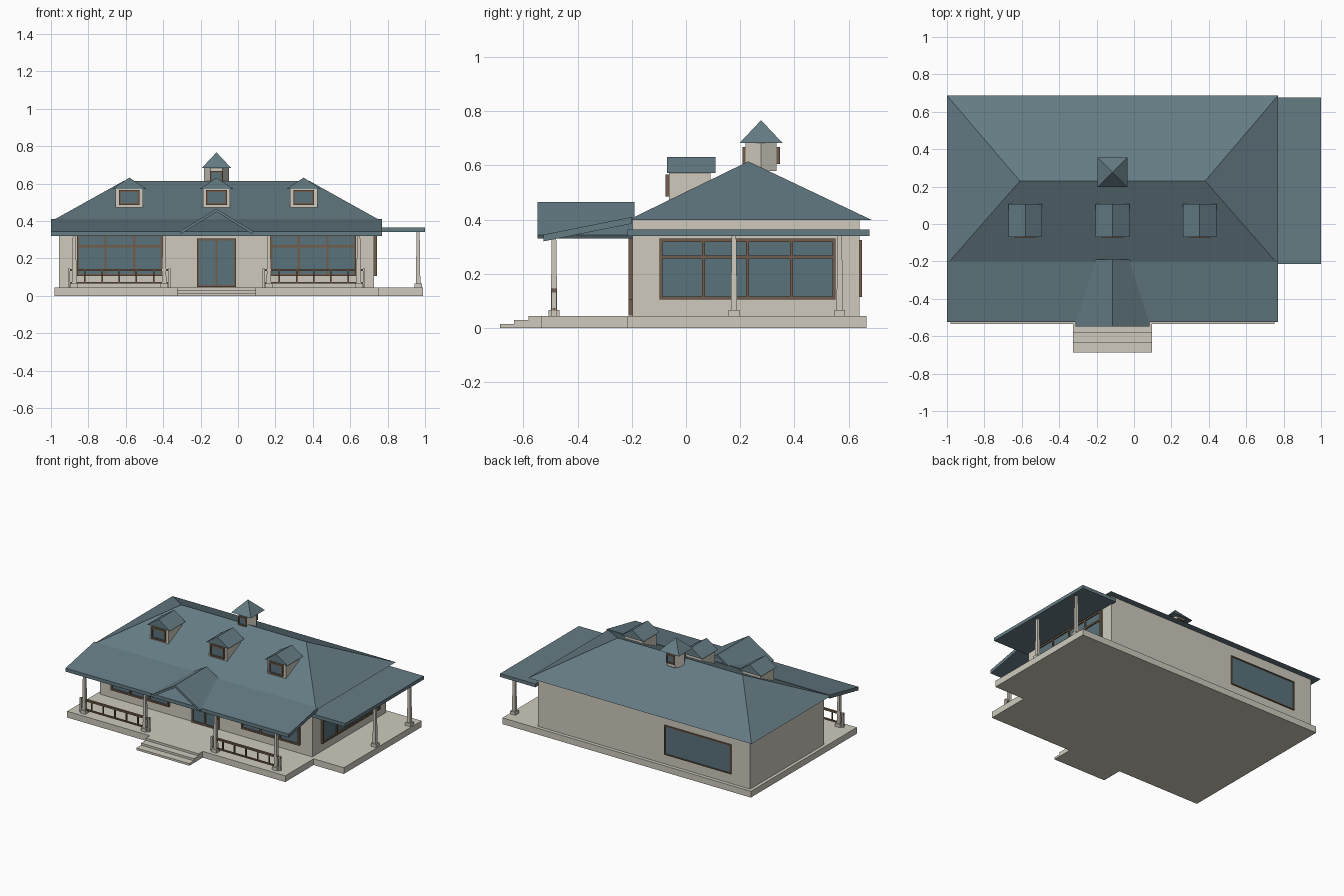
import bpy, bmesh
from math import pi, cos, sin
from mathutils import Matrix

if "Cube" in bpy.data.objects:
    bpy.data.objects.remove(bpy.data.objects["Cube"])

CX = -0.115  # centre line of the house


def material(name, rgb):
    m = bpy.data.materials.new(name)
    m.diffuse_color = (*rgb, 1)
    m.use_nodes = True
    m.node_tree.nodes["Principled BSDF"].inputs["Base Color"].default_value = m.diffuse_color
    return m


STONE = material("stone", (0.62, 0.59, 0.51))
ROOF = material("roof_blue", (0.13, 0.20, 0.23))
GLASS = material("glass", (0.10, 0.17, 0.20))
WOOD = material("wood", (0.17, 0.11, 0.07))


def finish(name, bm, mat, loc=(0, 0, 0), rot=0):
    bmesh.ops.recalc_face_normals(bm, faces=bm.faces)
    me = bpy.data.meshes.new(name)
    bm.to_mesh(me)
    bm.free()
    me.materials.append(mat)
    ob = bpy.data.objects.new(name, me)
    ob.location = loc
    ob.rotation_euler.z = rot
    bpy.context.collection.objects.link(ob)
    return ob


def boxes(name, spans, mat, loc=(0, 0, 0), rot=0):
    """One object from boxes given as (x0, x1, y0, y1, z0, z1)."""
    bm = bmesh.new()
    for x0, x1, y0, y1, z0, z1 in spans:
        m = Matrix.Translation(((x0 + x1) / 2, (y0 + y1) / 2, (z0 + z1) / 2))
        m = m @ Matrix.Diagonal((x1 - x0, y1 - y0, z1 - z0, 1))
        bmesh.ops.create_cube(bm, size=1, matrix=m)
    return finish(name, bm, mat, loc, rot)


def prism(name, points, along, mat):
    """Extrude a closed 3D outline by a vector."""
    bm = bmesh.new()
    face = bm.faces.new([bm.verts.new(p) for p in points])
    ext = bmesh.ops.extrude_face_region(bm, geom=[face], use_keep_orig=True)
    moved = [v for v in ext["geom"] if isinstance(v, bmesh.types.BMVert)]
    bmesh.ops.translate(bm, verts=moved, vec=along)
    return finish(name, bm, mat)


def cone(name, x, y, z0, z1, r0, r1, sides, mat, turn=0):
    bm = bmesh.new()
    m = Matrix.Translation((x, y, (z0 + z1) / 2)) @ Matrix.Rotation(turn, 4, "Z")
    bmesh.ops.create_cone(bm, cap_ends=True, segments=sides, radius1=r0,
                          radius2=r1, depth=z1 - z0, matrix=m)
    return finish(name, bm, mat)


def window(name, x, y, w, z0, z1, rot=0, mullions=(), transom=None, t=0.012, d=0.016):
    """Framed pane on a wall, facing -y before turning; mullions as width fractions."""
    h = w / 2
    bars = [(-h, -h + t, -d, 0, z0, z1), (h - t, h, -d, 0, z0, z1),
            (-h, h, -d, 0, z0, z0 + t), (-h, h, -d, 0, z1 - t, z1)]
    for f in mullions:
        u = -h + f * w
        bars.append((u - t / 2, u + t / 2, -d, 0, z0, z1))
    if transom:
        bars.append((-h, h, -d, 0, transom - t / 2, transom + t / 2))
    boxes(name + "_frame", bars, WOOD, (x, y, 0), rot)
    e = t / 2
    boxes(name + "_glass", [(-h + e, h - e, -d * 0.5, 0.002, z0 + e, z1 - e)],
          GLASS, (x, y, 0), rot)


# Foundation, side terrace and steps
boxes("foundation", [(-0.98, 0.75, -0.535, 0.665, 0, 0.045)], STONE)
boxes("side_terrace", [(0.75, 0.99, -0.215, 0.665, 0, 0.045)], STONE)
for i in range(3):
    boxes(f"entry_step_{i + 1}", [(-0.325, 0.095, -0.687 + 0.053 * i, -0.53,
                                   0, 0.015 * (i + 1))], STONE)

# House body
boxes("house_walls", [(-0.957, 0.727, -0.197, 0.64, 0.04, 0.40)], STONE)

# Main hip roof
bm = bmesh.new()
a, b, c, d, e, f = [bm.verts.new(p) for p in (
    (-1, -0.215, 0.398), (0.77, -0.215, 0.398), (0.77, 0.687, 0.398),
    (-1, 0.687, 0.398), (-0.61, 0.23, 0.615), (0.38, 0.23, 0.615))]
for face in ((a, b, c, d), (a, b, f, e), (b, c, f), (c, d, e, f), (d, a, e)):
    bm.faces.new(face)
finish("main_hip_roof", bm, ROOF)

# Sloping front porch roof and flat side porch roof
prism("front_porch_roof", [(-1, -0.525, 0.345), (-1, -0.2, 0.41),
                           (-1, -0.2, 0.385), (-1, -0.525, 0.32)], (1.77, 0, 0), ROOF)
boxes("side_porch_roof", [(0.72, 1.0, -0.215, 0.677, 0.34, 0.364)], ROOF)

# Entry gable
prism("entry_gable_roof", [(CX - 0.197, -0.548, 0.344), (CX, -0.548, 0.466),
                           (CX + 0.197, -0.548, 0.344), (CX + 0.19, -0.548, 0.331),
                           (CX, -0.548, 0.449), (CX - 0.19, -0.548, 0.331)],
      (0, 0.358, 0), ROOF)


# Tapered square porch columns on blocks
def column(name, x, y, top):
    boxes(name + "_base", [(x - 0.02, x + 0.02, y - 0.02, y + 0.02, 0.04, 0.067)], STONE)
    cone(name + "_shaft", x, y, 0.06, top, 0.017, 0.0115, 4, STONE, pi / 4)


for side, s in (("left", -1), ("right", 1)):
    column(f"outer_column_{side}", CX + s * 0.76, -0.487, 0.34)
    column(f"inner_column_{side}", CX + s * 0.28, -0.487, 0.34)
for i, y in enumerate((0.177, 0.567)):
    column(f"side_column_{i + 1}", 0.963, y, 0.345)

# Railings with end posts, mirrored either side of the entry
for side, s in (("left", -1), ("right", 1)):
    x0, x1 = sorted((CX + s * 0.245, CX + s * 0.795))
    y = -0.487
    rails = [(x0, x1, y - 0.008, y + 0.008, 0.132, 0.144),
             (x0, x1, y - 0.006, y + 0.006, 0.065, 0.074)]
    for i in range(1, 6):
        u = x0 + (x1 - x0) * i / 6
        rails.append((u - 0.004, u + 0.004, y - 0.004, y + 0.004, 0.07, 0.135))
    boxes(f"railing_{side}", rails, WOOD)
    boxes(f"railing_posts_{side}", [(u - 0.006, u + 0.006, y - 0.009, y + 0.009, 0.045, 0.146)
                                    for u in (x0 + 0.006, x1 - 0.006)], STONE)
    # Large front windows
    window(f"front_window_{side}", CX + s * 0.517, -0.197, 0.46, 0.105, 0.33,
           mullions=(1 / 3, 2 / 3), transom=0.265)

# Entry door, side and back windows
window("entry_door", CX, -0.197, 0.21, 0.047, 0.307, mullions=(0.5,))
window("side_window", 0.727, 0.227, 0.65, 0.105, 0.33, rot=pi / 2,
       mullions=(0.25, 0.5, 0.75), transom=0.262)
window("back_window", -0.545, 0.64, 0.53, 0.115, 0.325, rot=pi, t=0.008, d=0.01)

# Dormers
for name, x in (("left", CX - 0.466), ("middle", CX), ("right", CX + 0.466)):
    boxes(f"dormer_body_{name}", [(x - 0.073, x + 0.073, -0.062, 0.09, 0.472, 0.578)], STONE)
    prism(f"dormer_roof_{name}", [(x - 0.09, -0.07, 0.572), (x + 0.09, -0.07, 0.572),
                                  (x, -0.07, 0.632)], (0, 0.178, 0), ROOF)
    window(f"dormer_window_{name}", x, -0.062, 0.11, 0.485, 0.566, t=0.01, d=0.014)

# Cupola: six-sided drum, square pyramid cap, windows front and back
CY, R = 0.277, 0.066
cone("cupola_drum", CX, CY, 0.58, 0.686, R, R, 6, STONE, pi / 6)
cone("cupola_cap", CX, CY, 0.683, 0.767, 0.079 * 2 ** 0.5, 0, 4, ROOF, pi / 4)
for name, s, rot in (("front", -1, 0), ("back", 1, pi)):
    window(f"cupola_window_{name}", CX, CY + s * R * cos(pi / 6), 0.064, 0.605, 0.668,
           rot=rot, t=0.009, d=0.012)
